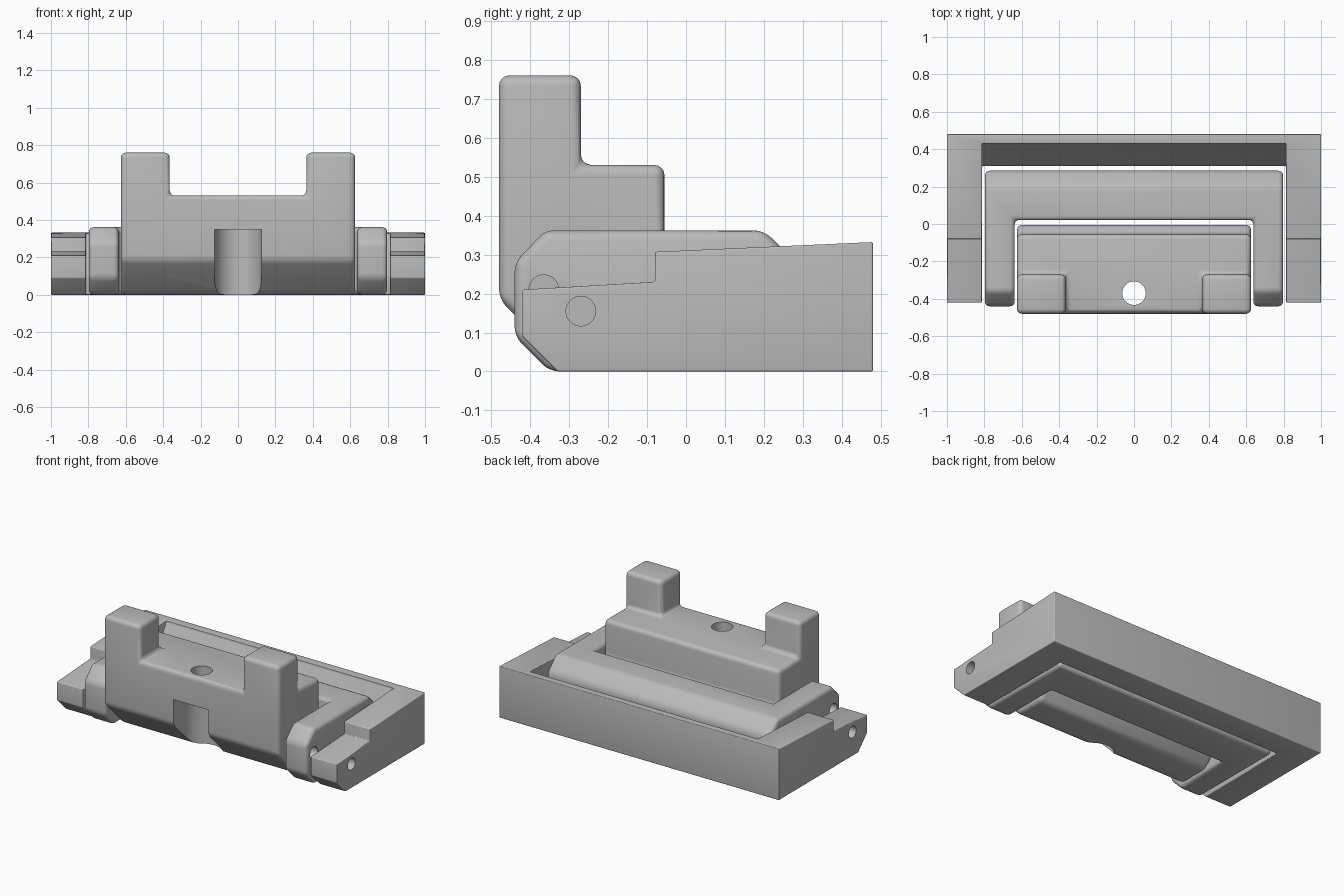
import bpy, bmesh, math
from mathutils import Matrix

cube = bpy.data.objects.get("Cube")
if cube:
    bpy.data.objects.remove(cube, do_unlink=True)

grey = bpy.data.materials.new("plain_grey")
grey.use_nodes = True
COLOUR = (0.5, 0.5, 0.5, 1)
grey.diffuse_color = COLOUR
grey.node_tree.nodes["Principled BSDF"].inputs["Base Color"].default_value = COLOUR


def add_object(name, bm):
    bmesh.ops.recalc_face_normals(bm, faces=bm.faces)
    mesh = bpy.data.meshes.new(name)
    bm.to_mesh(mesh)
    bm.free()
    mesh.materials.append(grey)
    obj = bpy.data.objects.new(name, mesh)
    bpy.context.collection.objects.link(obj)
    return obj


def prism(name, profile, half_width):
    """Side profile (y, z) extruded symmetrically along x."""
    bm = bmesh.new()
    face = bm.faces.new([bm.verts.new((-half_width, y, z)) for y, z in profile])
    grown = bmesh.ops.extrude_face_region(bm, geom=[face])["geom"]
    bmesh.ops.translate(bm, vec=(2 * half_width, 0, 0),
                        verts=[v for v in grown if isinstance(v, bmesh.types.BMVert)])
    return add_object(name, bm)


def cylinder(name, radius, length, centre, axis="Z"):
    bm = bmesh.new()
    turn = Matrix.Rotation(math.pi / 2, 4, "Y") if axis == "X" else Matrix()
    bmesh.ops.create_cone(bm, cap_ends=True, segments=48, radius1=radius, radius2=radius,
                          depth=length, matrix=Matrix.Translation(centre) @ turn)
    return add_object(name, bm)


def rect(y0, y1, z0, z1):
    return [(y0, z0), (y1, z0), (y1, z1), (y0, z1)]


def cut(obj, cutter):
    cutter.hide_render = True
    mod = obj.modifiers.new("cut", "BOOLEAN")
    mod.operation = "DIFFERENCE"
    mod.solver = "EXACT"
    mod.object = cutter


def finish(obj, pockets, rounding, drills):
    """Cut pockets, round every edge, then drill crisp holes and bake the result."""
    for cutter in pockets:
        cut(obj, cutter)
    tidy = obj.modifiers.new("tidy", "DECIMATE")
    tidy.decimate_type = "DISSOLVE"
    tidy.angle_limit = math.radians(1)
    bevel = obj.modifiers.new("round", "BEVEL")
    bevel.width = rounding
    bevel.segments = 4
    bevel.limit_method = "ANGLE"
    bevel.angle_limit = math.radians(25)
    for cutter in drills:
        cut(obj, cutter)
    bpy.context.view_layer.update()
    baked = bpy.data.meshes.new_from_object(
        obj.evaluated_get(bpy.context.evaluated_depsgraph_get()))
    obj.modifiers.clear()
    obj.data = baked
    for cutter in pockets + drills:
        bpy.data.objects.remove(cutter, do_unlink=True)
    bpy.ops.object.select_all(action="DESELECT")
    bpy.context.view_layer.objects.active = obj
    obj.select_set(True)
    bpy.ops.object.shade_smooth_by_angle(angle=math.radians(30))


# Outer U-shaped frame with stepped arms and a sloping inner back wall
outer = prism("outer_frame", [(-0.42, 0.09), (-0.42, 0.21), (-0.08, 0.23), (-0.08, 0.307),
                              (0.48, 0.332), (0.48, 0), (-0.33, 0)], 1.0)
outer_pocket = prism("outer_pocket", [(-0.6, -0.1), (0.31, -0.1), (0.31, 0.1),
                                      (0.43, 0.32), (0.43, 0.5), (-0.6, 0.5)], 0.813)
finish(outer, [outer_pocket], 0.018,
       [cylinder("outer_pivot", 0.038, 3, (0, -0.27, 0.155), "X")])

# Middle U-shaped frame with chamfered ends
middle = prism("middle_frame", [(-0.44, 0.09), (-0.44, 0.28), (-0.36, 0.362), (0.2, 0.362),
                                (0.285, 0.277), (0.285, 0), (-0.35, 0)], 0.797)
middle_pocket = prism("middle_pocket", rect(-0.6, 0.022, -0.1, 0.5), 0.638)
finish(middle, [middle_pocket], 0.025,
       [cylinder("middle_pivot", 0.038, 3, (0, -0.365, 0.21), "X")])

# Central block with two upright posts and a flared, chamfered foot
block = prism("central_block", [(-0.48, 0.185), (-0.48, 0.76), (-0.27, 0.76), (-0.27, 0.53),
                                (-0.055, 0.53), (-0.055, 0.3), (-0.005, 0.25),
                                (-0.005, 0.1), (-0.1, 0), (-0.295, 0)], 0.626)
saddle = prism("saddle", rect(-0.6, -0.2, 0.53, 0.9), 0.365)
# Bolt hole, with a round-backed slot open to the front below it
bolt_hole = cylinder("bolt_hole", 0.063, 2, (0, -0.37, 0.4))
slot_round = cylinder("slot_round", 0.125, 0.45, (0, -0.37, 0.125))
slot_front = prism("slot_front", rect(-0.6, -0.37, -0.1, 0.35), 0.125)
finish(block, [saddle], 0.027, [slot_round, slot_front, bolt_hole])
